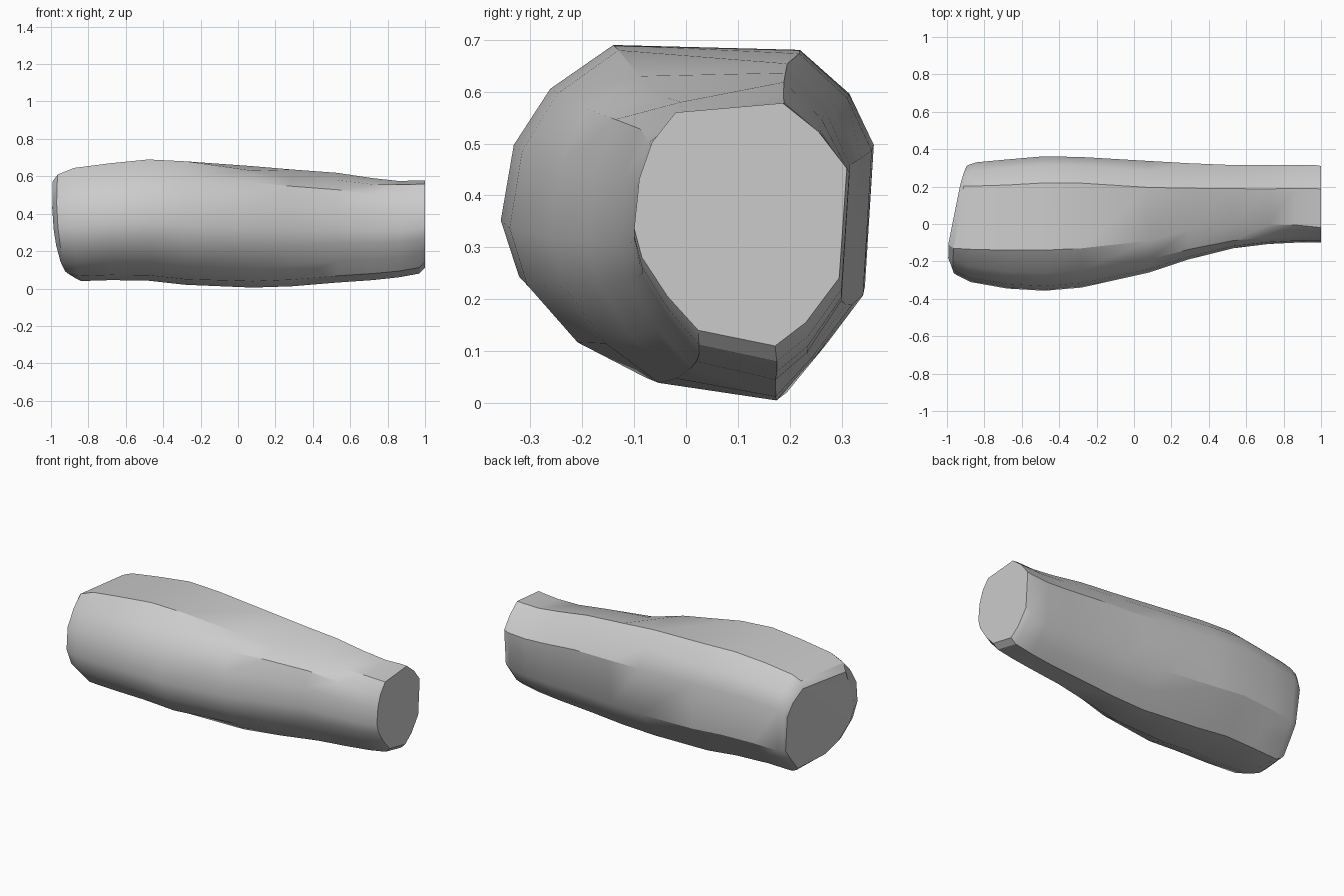
import bpy, bmesh, math

if "Cube" in bpy.data.objects:
    bpy.data.objects.remove(bpy.data.objects["Cube"])

# Cross-sections (y, z), from the front top ridge clockwise round the limb
THICK = [(-.14, .69), (.215, .68), (.31, .59), (.357, .485), (.34, .195), (.27, .10), (.19, 0),
         (-.09, .03), (-.225, .10), (-.325, .215), (-.36, .33), (-.335, .485), (-.265, .60)]
THIN = [(-.02, .56), (.185, .575), (.255, .52), (.31, .45), (.295, .24), (.23, .155), (.17, .11),
        (.02, .14), (-.04, .205), (-.09, .28), (-.105, .335), (-.095, .43), (-.07, .50)]

# Stations: x, y min, y max, z min, z max, front ridge y, front ridge z, end slant
STATIONS = [
    (-.99, -.20, .31, .07, .58, -.11, .57, 1),
    (-.955, -.265, .318, .055, .62, -.13, .61, .8),
    (-.87, -.31, .33, .04, .645, -.135, .645, .3),
    (-.68, -.345, .345, .045, .67, -.14, .67, 0),
    (-.48, -.357, .362, .042, .69, -.14, .69, 0),
    (-.28, -.34, .358, .02, .683, -.13, .68, 0),
    (.08, -.26, .337, .005, .66, -.09, .63, 0),
    (.29, -.19, .325, .012, .64, -.035, .588, 0),
    (.53, -.13, .315, .032, .62, -.01, .58, 0),
    (.72, -.107, .315, .045, .59, -.005, .557, 0),
    (.86, -.10, .315, .06, .575, -.005, .555, 0),
    (.97, -.10, .315, .08, .578, -.016, .558, 0),
    (1, -.10, .31, .11, .578, -.02, .56, 0),
]


def unit(section):
    ys, zs = zip(*section)
    return [((y - min(ys)) / (max(ys) - min(ys)), (z - min(zs)) / (max(zs) - min(zs)))
            for y, z in section]


thick, thin = unit(THICK), unit(THIN)
bm = bmesh.new()
rings = []
for x, y0, y1, z0, z1, fy, fz, slant in STATIONS:
    t = min(1, max(0, x + .3))
    ring = []
    for i, (a, b) in enumerate(zip(thick, thin)):
        y = y0 + (a[0] + (b[0] - a[0]) * t) * (y1 - y0)
        z = z0 + (a[1] + (b[1] - a[1]) * t) * (z1 - z0)
        if i == 0:
            y, z = fy, fz
        dx = slant * (.2 * (y + .19) + .1 * (.38 - z))
        ring.append(bm.verts.new((max(-1, x + dx), y, z)))
    rings.append(ring)

# Side skin and flat end caps
n = len(THICK)
for a, b in zip(rings, rings[1:]):
    for i in range(n):
        j = (i + 1) % n
        bm.faces.new((a[i], a[j], b[j], b[i]))
bm.faces.new(rings[0])
bm.faces.new(rings[-1])
bmesh.ops.recalc_face_normals(bm, faces=bm.faces[:])

mesh = bpy.data.meshes.new("limb_segment")
bm.to_mesh(mesh)
bm.free()
limb = bpy.data.objects.new("limb_segment", mesh)
bpy.context.collection.objects.link(limb)

grey = bpy.data.materials.new("light grey")
grey.diffuse_color = (.6, .6, .6, 1)
grey.use_nodes = True
grey.node_tree.nodes["Principled BSDF"].inputs["Base Color"].default_value = grey.diffuse_color
mesh.materials.append(grey)

# Smooth skin with hard ridges and cap edges
bpy.context.view_layer.objects.active = limb
limb.select_set(True)
bpy.ops.object.shade_smooth_by_angle(angle=math.radians(32))
